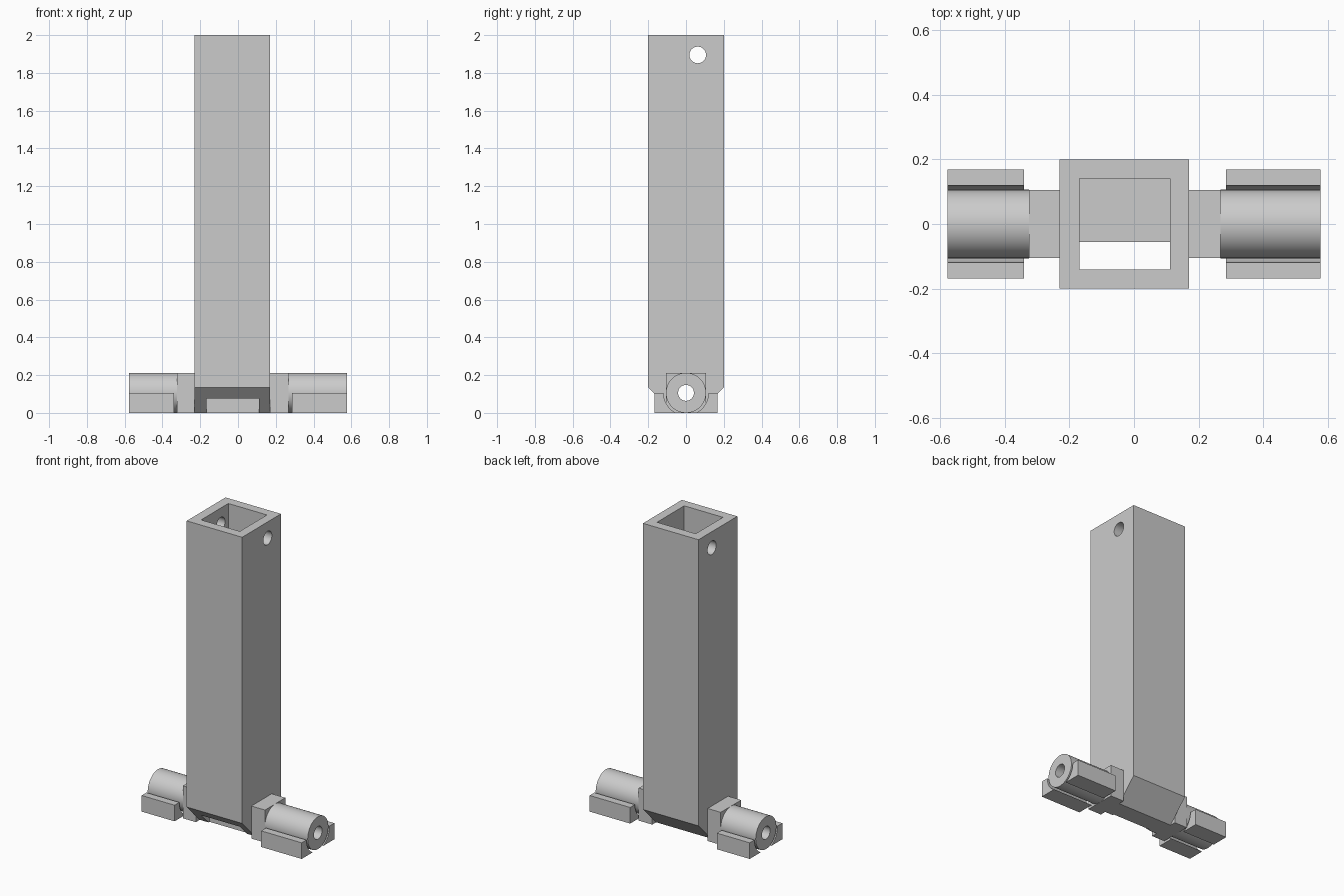
import bpy, bmesh, math

old = bpy.data.objects.get("Cube")
if old:
    bpy.data.objects.remove(old)

# One plain grey for the whole model
grey = bpy.data.materials.new("plain grey")
grey.use_nodes = True
colour = (0.6, 0.6, 0.6, 1)
grey.diffuse_color = colour
grey.node_tree.nodes["Principled BSDF"].inputs["Base Color"].default_value = colour

AXIS_Z = 0.106    # height of the hinge axis
PIN_R = 0.106     # hinge barrel radius
END = 0.577       # outer end of both barrels
TOWER = (-0.23, 0.17)


def prism(name, profile, x0, x1):
    """Extrude a closed (y, z) profile from x0 to x1."""
    bm = bmesh.new()
    face = bm.faces.new([bm.verts.new((x0, y, z)) for y, z in profile])
    ext = bmesh.ops.extrude_face_region(bm, geom=[face])
    moved = [v for v in ext["geom"] if isinstance(v, bmesh.types.BMVert)]
    bmesh.ops.translate(bm, verts=moved, vec=(x1 - x0, 0, 0))
    bmesh.ops.recalc_face_normals(bm, faces=bm.faces)
    mesh = bpy.data.meshes.new(name)
    bm.to_mesh(mesh)
    bm.free()
    obj = bpy.data.objects.new(name, mesh)
    bpy.context.collection.objects.link(obj)
    mesh.materials.append(grey)
    return obj


def box(name, x0, x1, y0, y1, z0, z1):
    return prism(name, [(y0, z0), (y1, z0), (y1, z1), (y0, z1)], x0, x1)


def rod(name, x0, x1, y, z, r, n=64):
    ring = [(y + r * math.cos(math.tau * i / n), z + r * math.sin(math.tau * i / n))
            for i in range(n)]
    return prism(name, ring, x0, x1)


def cut(obj, cutters):
    """Subtract the cutters, then delete them."""
    for c in cutters:
        mod = obj.modifiers.new("cut", "BOOLEAN")
        mod.operation, mod.solver, mod.object = "DIFFERENCE", "EXACT", c
        bpy.context.view_layer.objects.active = obj
        bpy.ops.object.modifier_apply(modifier=mod.name)
        bpy.data.objects.remove(c)


def smooth(obj):
    bpy.ops.object.select_all(action="DESELECT")
    obj.select_set(True)
    bpy.context.view_layer.objects.active = obj
    bpy.ops.object.shade_smooth_by_angle(angle=math.radians(30))


def bore():
    return rod("bore_cutter", -1, 1, 0, AXIS_Z, 0.042, 48)


# Hollow square tower with chamfered foot, floor block, front slot and cross holes
half = [(0.065, 0), (0.2, 0.135), (0.2, 2)]
tower = prism("tower", half + [(-y, z) for y, z in reversed(half)], *TOWER)
cut(tower, [
    box("cavity_cutter", -0.168, 0.111, -0.14, 0.14, 0.212, 2.1),
    box("slot_cutter", -0.168, 0.111, -0.14, -0.055, -0.1, 0.3),
    rod("cross_hole_cutter", -1, 1, 0.062, 1.895, 0.044, 48),
    bore(),
])
smooth(tower)

# Hinge arms: square shoulder, round barrel and a pair of cradle feet each side
for side, root, shoulder, foot in (("left", TOWER[1], 0.268, 0.285),
                                   ("right", TOWER[0], -0.324, -0.34)):
    end = math.copysign(END, root)
    block = box(side + "_shoulder", root, shoulder, -0.105, 0.105, 0, 2 * AXIS_Z)
    barrel = rod(side + "_barrel", shoulder, end, 0, AXIS_Z, PIN_R)
    for part in (block, barrel):
        cut(part, [bore()])
        smooth(part)

    # Feet curve around the barrel with a narrow gap
    for place, s in (("front", -1), ("back", 1)):
        r, top = 0.119, 0.105
        low = math.asin(-AXIS_Z / r)
        high = math.asin((top - AXIS_Z) / r)
        arc = [low + (high - low) * i / 14 for i in range(15)]
        inner = [(s * r * math.cos(a), AXIS_Z + r * math.sin(a)) for a in arc]
        smooth(prism(f"{side}_{place}_foot",
                     inner + [(s * 0.168, top), (s * 0.168, 0)], foot, end))
